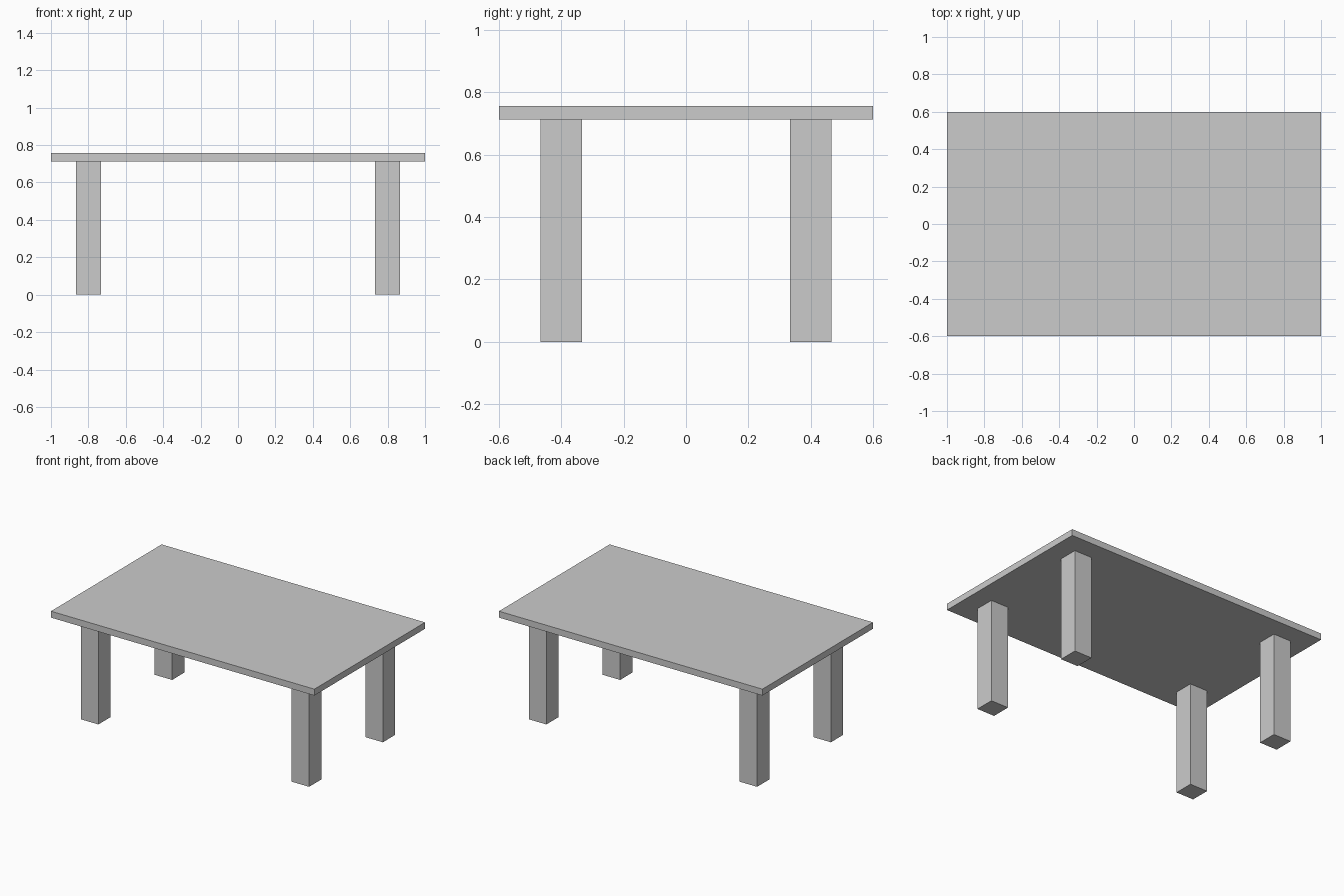
import bpy

cube = bpy.data.objects.get("Cube")
if cube:
    bpy.data.objects.remove(cube, do_unlink=True)

# Single plain grey finish
GREY = (0.6, 0.6, 0.6, 1.0)
grey = bpy.data.materials.new("plain_grey")
grey.use_nodes = True
grey.diffuse_color = GREY
grey.node_tree.nodes["Principled BSDF"].inputs["Base Color"].default_value = GREY

LENGTH, DEPTH = 2.0, 1.2
LEG_HEIGHT, TOP_THICKNESS = 0.713, 0.044
LEG_WIDTH = 0.133
LEG_X, LEG_Y = 0.8, 0.4


def box(name, size, centre):
    """Add a flat-shaded box with its scale applied."""
    bpy.ops.mesh.primitive_cube_add(size=1, location=centre)
    obj = bpy.context.object
    obj.name = name
    obj.scale = size
    bpy.ops.object.transform_apply(location=False, rotation=False, scale=True)
    obj.data.materials.append(grey)
    return obj


# Table top
box("table_top", (LENGTH, DEPTH, TOP_THICKNESS),
    (0, 0, LEG_HEIGHT + TOP_THICKNESS / 2))

# Four square legs
for end, sy in (("front", -1), ("back", 1)):
    for side, sx in (("left", 1), ("right", -1)):
        box(f"{end}_{side}_leg", (LEG_WIDTH, LEG_WIDTH, LEG_HEIGHT),
            (sx * LEG_X, sy * LEG_Y, LEG_HEIGHT / 2))
